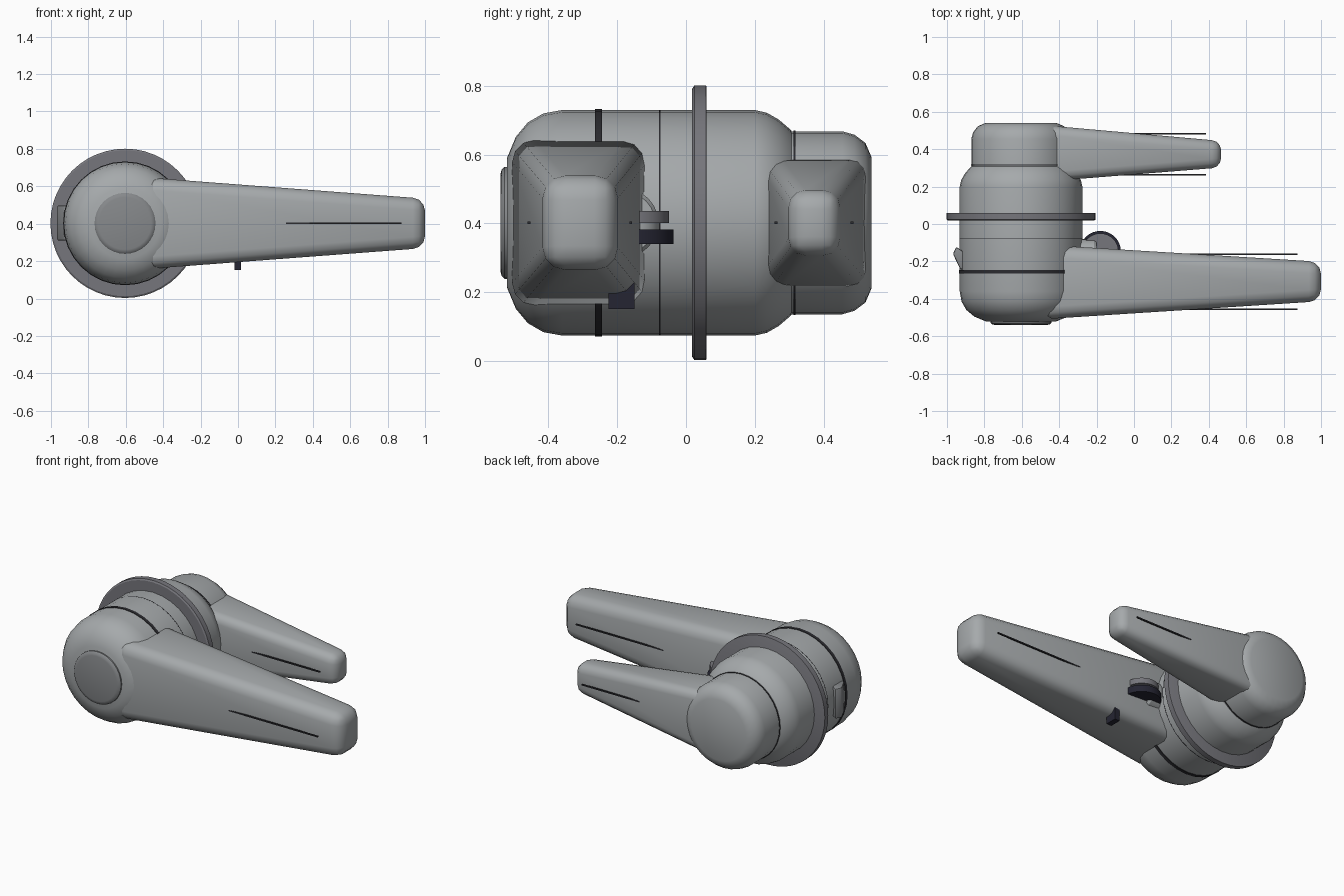
import bpy, bmesh, math
from mathutils import Vector

cube = bpy.data.objects.get("Cube")
if cube:
    bpy.data.objects.remove(cube, do_unlink=True)

AXIS_X, AXIS_Z = -0.604, 0.402


def material(name, rgb):
    m = bpy.data.materials.new(name)
    m.use_nodes = True
    m.diffuse_color = (*rgb, 1)
    m.node_tree.nodes["Principled BSDF"].inputs["Base Color"].default_value = (*rgb, 1)
    return m


SATIN = material("satin grey metal", (0.38, 0.40, 0.41))
CAP = material("mid grey", (0.24, 0.25, 0.26))
PLATE = material("dark grey", (0.18, 0.18, 0.20))
GROOVE = material("groove black", (0.025, 0.025, 0.03))
RUBBER = material("blue black", (0.018, 0.018, 0.032))


def finish(bm, name, mat, bevel=0, segments=3, angle=32):
    bmesh.ops.recalc_face_normals(bm, faces=bm.faces)
    mesh = bpy.data.meshes.new(name)
    bm.to_mesh(mesh)
    bm.free()
    mesh.materials.append(mat)
    ob = bpy.data.objects.new(name, mesh)
    bpy.context.collection.objects.link(ob)
    bpy.ops.object.select_all(action='DESELECT')
    ob.select_set(True)
    bpy.context.view_layer.objects.active = ob
    if bevel:
        mod = ob.modifiers.new("Rounded edges", 'BEVEL')
        mod.width, mod.segments, mod.limit_method = bevel, segments, 'ANGLE'
        bpy.ops.object.modifier_apply(modifier=mod.name)
    bpy.ops.object.shade_smooth_by_angle(angle=math.radians(angle))
    return ob


def lathe(name, profile, mat, origin=(AXIS_X, 0, AXIS_Z), axis='Y', sides=32):
    """Spin (radius, distance) points around an axis and close both ends."""
    bm = bmesh.new()
    rings = []
    for r, d in profile:
        ring = []
        for i in range(sides):
            a = math.tau * i / sides
            c, s = r * math.cos(a), r * math.sin(a)
            p = {'X': (d, c, s), 'Y': (c, d, s), 'Z': (c, s, d)}[axis]
            ring.append(bm.verts.new(Vector(p) + Vector(origin)))
        rings.append(ring)
    for a, b in zip(rings, rings[1:]):
        for i in range(sides):
            j = (i + 1) % sides
            bm.faces.new((a[i], a[j], b[j], b[i]))
    bm.faces.new(rings[0])
    bm.faces.new(rings[-1])
    return finish(bm, name, mat)


def tapered_box(name, mat, x0, y0, z0, x1, y1, z1, bevel=0):
    """Box running along x between two rectangles given as y and z ranges."""
    bm = bmesh.new()
    ends = []
    for x, (ya, yb), (za, zb) in ((x0, y0, z0), (x1, y1, z1)):
        ends.append([bm.verts.new((x, y, z))
                     for y, z in ((ya, za), (yb, za), (yb, zb), (ya, zb))])
    a, b = ends
    for i in range(4):
        j = (i + 1) % 4
        bm.faces.new((a[i], a[j], b[j], b[i]))
    bm.faces.new(a)
    bm.faces.new(b)
    return finish(bm, name, mat, bevel)


def box(name, mat, x, y, z, bevel=0):
    return tapered_box(name, mat, x[0], y, z, x[1], y, z, bevel)


def prism(name, mat, outline, z0, z1, bevel):
    bm = bmesh.new()
    face = bm.faces.new([bm.verts.new((x, y, z0)) for x, y in outline])
    up = bmesh.ops.extrude_face_region(bm, geom=[face])
    verts = [v for v in up["geom"] if isinstance(v, bmesh.types.BMVert)]
    bmesh.ops.translate(bm, vec=(0, 0, z1 - z0), verts=verts)
    return finish(bm, name, mat, bevel, 2)


# Round housings, wall plate and front button
lathe("front_housing", [(0.19, -0.52), (0.25, -0.495), (0.292, -0.46), (0.318, -0.415),
                        (0.328, -0.36), (0.328, 0.2), (0.32, 0.235), (0.30, 0.27),
                        (0.27, 0.305), (0.25, 0.316)], SATIN)
lathe("rear_housing", [(0.266, 0.25), (0.266, 0.455), (0.256, 0.49), (0.232, 0.522),
                       (0.19, 0.54)], SATIN)
lathe("wall_plate", [(0.39, 0.018), (0.399, 0.024), (0.399, 0.058), (0.395, 0.06)],
      PLATE, sides=48)
lathe("front_button", [(0.163, -0.50), (0.163, -0.528), (0.155, -0.536), (0.14, -0.54)], CAP)

# Dark seams around the housings
for name, radius, y, width in (("front_seam", 0.331, -0.255, 0.02),
                               ("middle_seam", 0.3285, -0.076, 0.004),
                               ("rear_seam", 0.2685, 0.315, 0.006)):
    lathe(name, [(radius, y - width / 2), (radius, y + width / 2)], GROOVE)

# Tapered lever arms with a thin slot line on each side
tapered_box("front_lever", SATIN, -0.5, (-0.51, -0.11), (0.157, 0.648),
            1.0, (-0.413, -0.202), (0.27, 0.534), 0.065)
tapered_box("rear_lever", SATIN, -0.5, (0.225, 0.53), (0.21, 0.594),
            0.466, (0.302, 0.444), (0.312, 0.492), 0.05)
for name, x, ys in (("front_slot", (0.1, 0.875), (-0.457, -0.161)),
                    ("rear_slot", (-0.1, 0.385), (0.262, 0.483))):
    for side, y in zip(("outer", "inner"), ys):
        box(name + "_" + side, GROOVE, x, (y - 0.004, y + 0.004),
            (AXIS_Z - 0.004, AXIS_Z + 0.004))

# Thumb wheel pair on a round boss
lathe("wheel_boss", [(0.1, -0.33), (0.1, -0.215), (0.09, -0.2)], SATIN,
      (0, -0.18, AXIS_Z), 'X', 24)
WHEEL = (-0.18, -0.147, 0)
lathe("upper_wheel", [(0.097, 0.402), (0.097, 0.437)], PLATE, WHEEL, 'Z')
lathe("wheel_neck", [(0.07, 0.38), (0.07, 0.405)], SATIN, WHEEL, 'Z')
lathe("lower_wheel", [(0.11, 0.34), (0.11, 0.383)], RUBBER, WHEEL, 'Z')

# Stop peg under the front lever and catch on the housing side
box("stop_peg", RUBBER, (-0.02, 0.015), (-0.225, -0.15), (0.152, 0.27))
prism("side_catch", CAP, [(-0.89, -0.25), (-0.93, -0.24), (-0.968, -0.16),
                          (-0.95, -0.122), (-0.88, -0.17)], 0.31, 0.498, 0.008)
